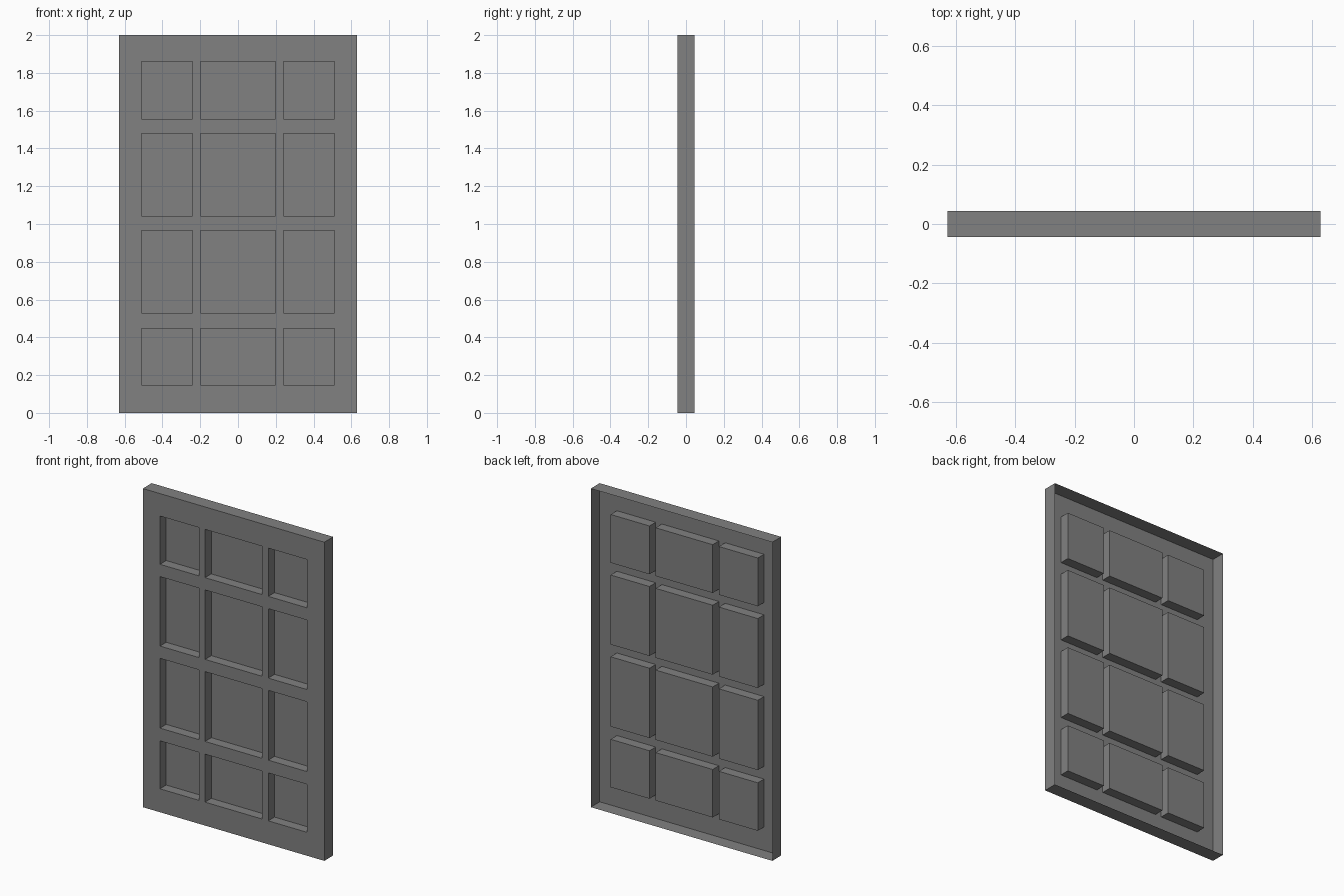
import bpy, bmesh

if "Cube" in bpy.data.objects:
    bpy.data.objects.remove(bpy.data.objects["Cube"])

FRONT, BACK, DEPTH = -0.044, 0.044, 0.062

# Cut lines across the panel: odd-numbered cells are the recessed panes
xs = [-0.63, -0.511, -0.241, -0.198, 0.198, 0.241, 0.511, 0.63]
zs = [0, 0.147, 0.448, 0.528, 0.966, 1.043, 1.479, 1.556, 1.859, 2]

bm = bmesh.new()

# Flat front sheet, facing -y
grid = [[bm.verts.new((x, FRONT, z)) for x in xs] for z in zs]
panes = []
for j in range(len(zs) - 1):
    for i in range(len(xs) - 1):
        face = bm.faces.new((grid[j][i], grid[j][i + 1],
                             grid[j + 1][i + 1], grid[j + 1][i]))
        if i % 2 and j % 2:
            panes.append(face)

# Outer rim folded backwards from the sheet border (back stays open)
border = [e for e in bm.edges if e.is_boundary]
rim = bmesh.ops.extrude_edge_only(bm, edges=border)["geom"]
for v in rim:
    if isinstance(v, bmesh.types.BMVert):
        v.co.y = BACK

# Panes pressed into the sheet
pressed = bmesh.ops.extrude_discrete_faces(bm, faces=panes)["faces"]
for face in pressed:
    for v in face.verts:
        v.co.y = FRONT + DEPTH

bmesh.ops.remove_doubles(bm, verts=bm.verts[:], dist=1e-5)
bmesh.ops.recalc_face_normals(bm, faces=bm.faces[:])
bm.normal_update()
# Keep the sheet facing forwards
if next(f for f in bm.faces if abs(f.normal.y) > 0.9).normal.y > 0:
    bmesh.ops.reverse_faces(bm, faces=bm.faces[:])

mesh = bpy.data.meshes.new("door_panel")
bm.to_mesh(mesh)
bm.free()

# Dark grey finish
dark = bpy.data.materials.new("dark_grey")
dark.diffuse_color = (0.22, 0.22, 0.22, 1)
dark.use_nodes = True
dark.node_tree.nodes["Principled BSDF"].inputs["Base Color"].default_value = dark.diffuse_color
mesh.materials.append(dark)

door = bpy.data.objects.new("door_panel", mesh)
bpy.context.collection.objects.link(door)
